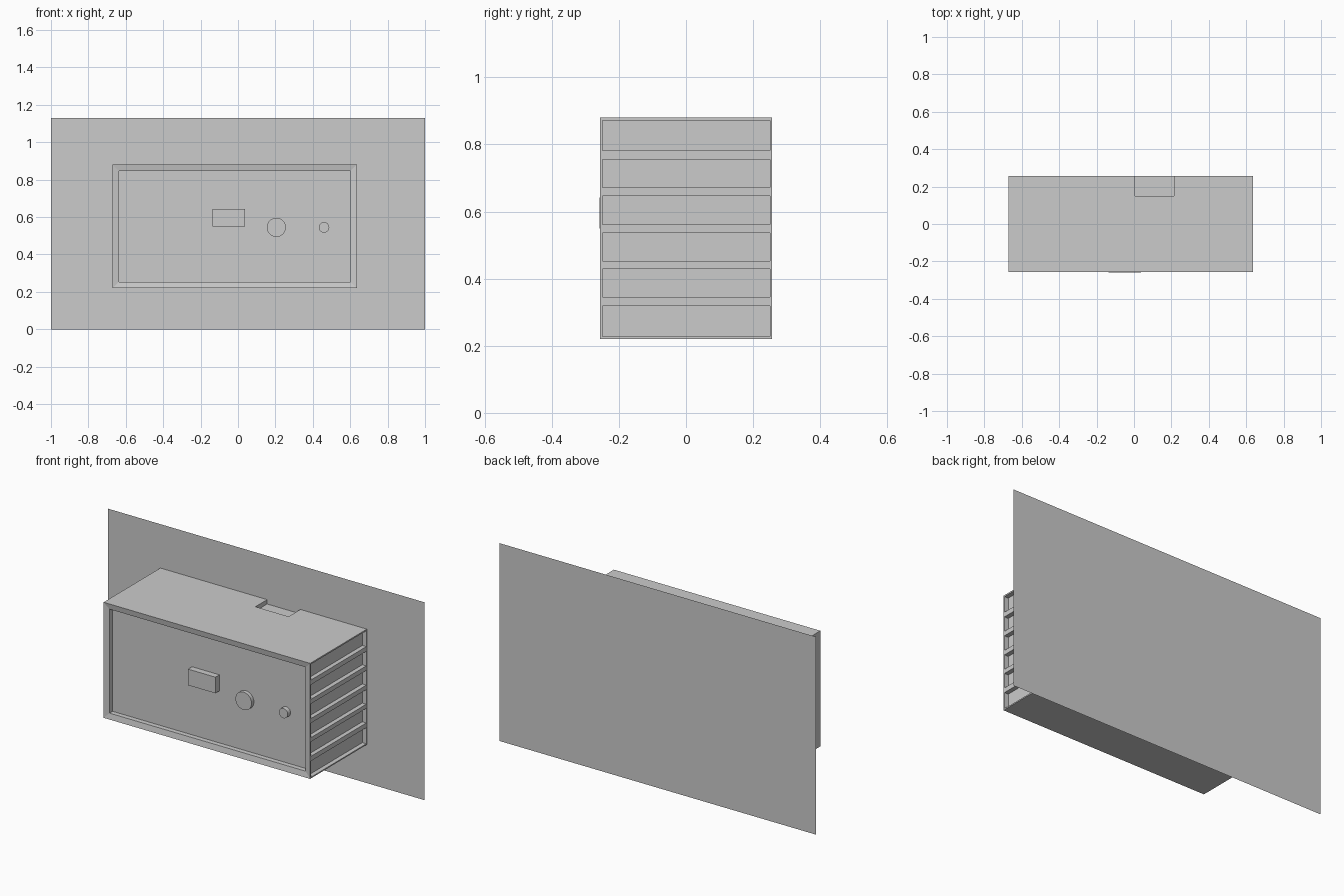
import bpy
import bmesh
from math import pi
from mathutils import Matrix, Vector

cube = bpy.data.objects.get("Cube")
if cube:
    bpy.data.objects.remove(cube, do_unlink=True)

grey = bpy.data.materials.new("plain grey")
grey.use_nodes = True
colour = (0.6, 0.6, 0.6, 1)
grey.diffuse_color = colour
grey.node_tree.nodes["Principled BSDF"].inputs["Base Color"].default_value = colour


def add_box(bm, low, high):
    low, high = Vector(low), Vector(high)
    size = Matrix.Diagonal((*(high - low), 1))
    bmesh.ops.create_cube(bm, size=1, matrix=Matrix.Translation((low + high) / 2) @ size)


def finish(name, bm):
    mesh = bpy.data.meshes.new(name)
    bm.normal_update()
    bm.to_mesh(mesh)
    bm.free()
    mesh.materials.append(grey)
    obj = bpy.data.objects.new(name, mesh)
    bpy.context.collection.objects.link(obj)
    return obj


LEFT, RIGHT = -0.67, 0.635
FRONT, BACK = -0.256, 0.256
BOTTOM, TOP = 0.22, 0.88
PANEL = -0.222

# Thin wall sheet behind the housing
bm = bmesh.new()
upright = Matrix.Translation((0, 0.257, 0.565)) @ Matrix.Rotation(pi / 2, 4, "X")
bmesh.ops.create_grid(bm, x_segments=1, y_segments=1, size=1,
                      matrix=upright @ Matrix.Diagonal((1, 0.565, 1, 1)))
finish("wall_sheet", bm)

# Housing with a gently sloped rim and a sunken front panel
bm = bmesh.new()
add_box(bm, (LEFT, FRONT, BOTTOM), (RIGHT, BACK, TOP))
bm.normal_update()
front = min(bm.faces, key=lambda f: f.calc_center_median().y)
bmesh.ops.inset_region(bm, faces=[front], thickness=0.033, depth=-0.006, use_even_offset=True)
panel = bmesh.ops.extrude_face_region(bm, geom=[front])
verts = [v for v in panel["geom"] if isinstance(v, bmesh.types.BMVert)]
for v in verts:
    v.co.y = PANEL
if front.is_valid:
    bmesh.ops.delete(bm, geom=[front], context="FACES_ONLY")
bmesh.ops.recalc_face_normals(bm, faces=bm.faces)
housing = finish("housing", bm)

# Cutter for the six side slots and the notch in the top
bm = bmesh.new()
slots = [(0.227, 0.319), (0.346, 0.429), (0.453, 0.536),
         (0.562, 0.646), (0.672, 0.755), (0.782, 0.872)]
for low, high in slots:
    add_box(bm, (RIGHT - 0.025, -0.249, low), (RIGHT + 0.1, 0.251, high))
add_box(bm, (0.005, 0.15, TOP - 0.025), (0.215, BACK + 0.1, TOP + 0.1))
cutter = finish("slot_cutter", bm)
cutter.hide_render = True
cutter.hide_viewport = True
cutter.display_type = "WIRE"
cut = housing.modifiers.new("slots", "BOOLEAN")
cut.operation = "DIFFERENCE"
cut.solver = "EXACT"
cut.object = cutter

# Rectangular button on the front panel
bm = bmesh.new()
add_box(bm, (-0.135, -0.258, 0.55), (0.038, PANEL + 0.004, 0.642))
finish("rectangular_button", bm)

# Round knobs
for name, x, radius, tip in (("large_knob", 0.205, 0.051, -0.243),
                             ("small_knob", 0.46, 0.028, -0.248)):
    bm = bmesh.new()
    base = PANEL + 0.004
    place = Matrix.Translation((x, (tip + base) / 2, 0.545)) @ Matrix.Rotation(pi / 2, 4, "X")
    bmesh.ops.create_cone(bm, cap_ends=True, segments=32, radius1=radius, radius2=radius,
                          depth=base - tip, matrix=place)
    for face in bm.faces:
        face.smooth = len(face.verts) == 4
    for edge in bm.edges:
        edge.smooth = all(f.smooth for f in edge.link_faces)
    finish(name, bm)
